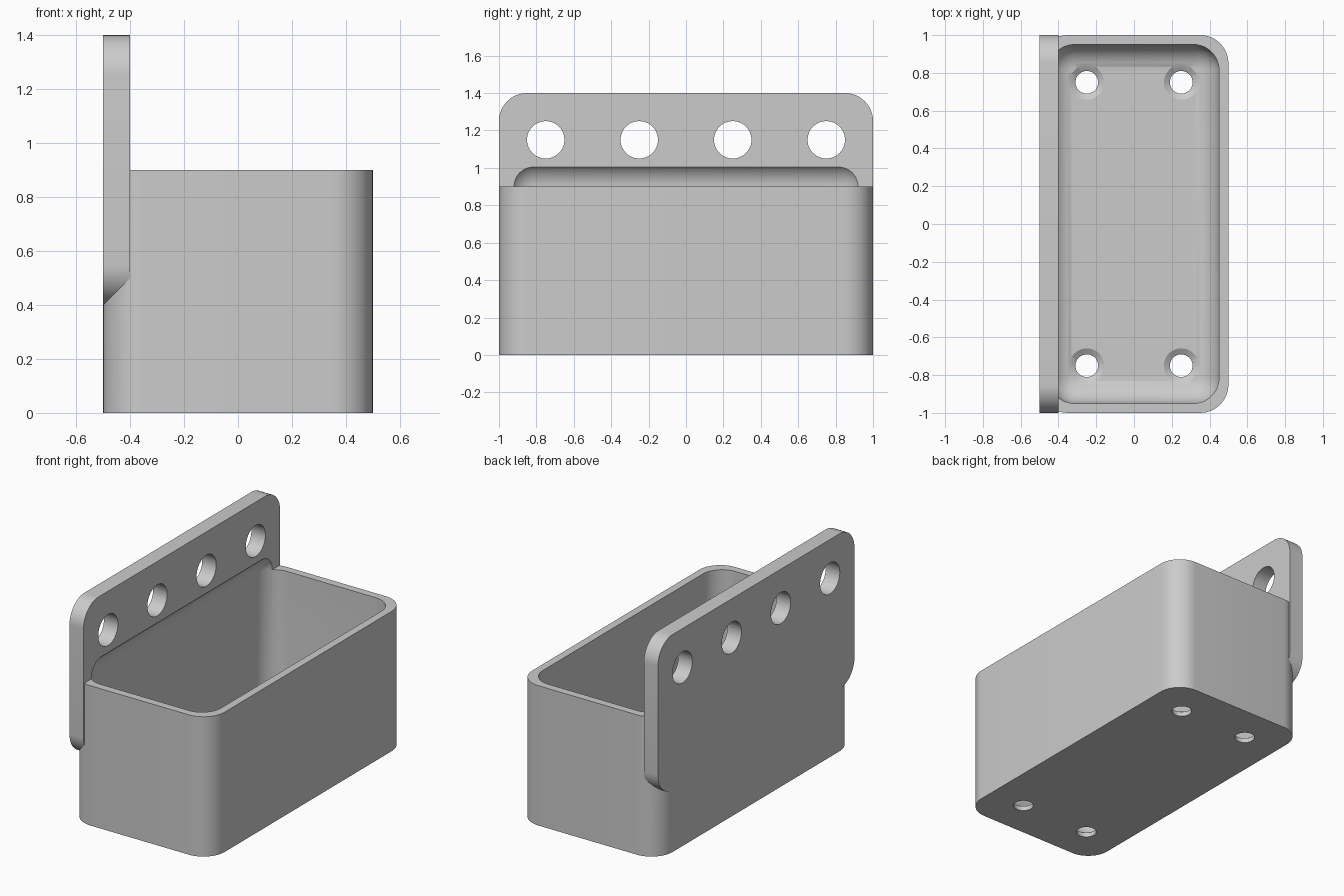
import bpy, bmesh
from math import radians
from mathutils import Vector, Matrix

if "Cube" in bpy.data.objects:
    bpy.data.objects.remove(bpy.data.objects["Cube"], do_unlink=True)

grey = bpy.data.materials.new("plain_grey")
grey.use_nodes = True
color = (0.6, 0.6, 0.6, 1)
grey.diffuse_color = color
grey.node_tree.nodes["Principled BSDF"].inputs["Base Color"].default_value = color


def finish(bm, name):
    mesh = bpy.data.meshes.new(name)
    bm.to_mesh(mesh)
    bm.free()
    mesh.materials.append(grey)
    ob = bpy.data.objects.new(name, mesh)
    bpy.context.collection.objects.link(ob)
    return ob


def rounded_box(name, low, high, radius, axis=None, segments=12):
    """Box with edges along one axis rounded, or all edges if axis is None."""
    low, high = Vector(low), Vector(high)
    bm = bmesh.new()
    bmesh.ops.create_cube(bm, size=1)
    for v in bm.verts:
        v.co = v.co * (high - low) + (low + high) / 2
    edges = [e for e in bm.edges if axis is None
             or abs((e.verts[0].co - e.verts[1].co)[axis]) > 0.01]
    bmesh.ops.bevel(bm, geom=edges, offset=radius, segments=segments,
                    profile=0.5, affect='EDGES', clamp_overlap=True)
    return finish(bm, name)


def cone(name, center, r1, r2, depth, turn=Matrix()):
    bm = bmesh.new()
    bmesh.ops.create_cone(bm, cap_ends=True, segments=48, radius1=r1, radius2=r2,
                          depth=depth, matrix=Matrix.Translation(center) @ turn)
    return finish(bm, name)


def combine(target, tool, operation):
    mod = target.modifiers.new(operation.lower(), 'BOOLEAN')
    mod.object, mod.operation, mod.solver = tool, operation, 'EXACT'
    bpy.context.view_layer.objects.active = target
    bpy.ops.object.modifier_apply(modifier=mod.name)
    bpy.data.objects.remove(tool, do_unlink=True)


# Bin body and the mounting plate on its left-hand wall
bin_body = rounded_box("wall_mounted_bin", (-0.5, -1, 0), (0.5, 1, 0.9), 0.15, axis=2)
plate = rounded_box("mounting_plate", (-0.5, -1, 0.4), (-0.4, 1, 1.4), 0.15, axis=0)
combine(bin_body, plate, 'UNION')

# Rounded cavity, which also scoops into the plate above the rim
cavity = rounded_box("cavity_cutter", (-0.45, -0.95, 0.05), (0.45, 0.95, 1.035), 0.135)
combine(bin_body, cavity, 'DIFFERENCE')

# Row of mounting holes through the plate
for y in (-0.75, -0.25, 0.25, 0.75):
    hole = cone("plate_hole_cutter", (-0.45, y, 1.15), 0.1, 0.1, 0.3,
                Matrix.Rotation(radians(90), 4, 'Y'))
    combine(bin_body, hole, 'DIFFERENCE')

# Countersunk holes through the floor
for x in (-0.25, 0.25):
    for y in (-0.75, 0.75):
        combine(bin_body, cone("floor_hole_cutter", (x, y, 0), 0.06, 0.06, 0.3), 'DIFFERENCE')
        combine(bin_body, cone("countersink_cutter", (x, y, 0.045), 0.052, 0.116, 0.04),
                'DIFFERENCE')

# Smooth rounded areas, keep the rims sharp
bpy.ops.object.select_all(action='DESELECT')
bin_body.select_set(True)
bpy.context.view_layer.objects.active = bin_body
bpy.ops.object.shade_smooth_by_angle(angle=radians(25))
